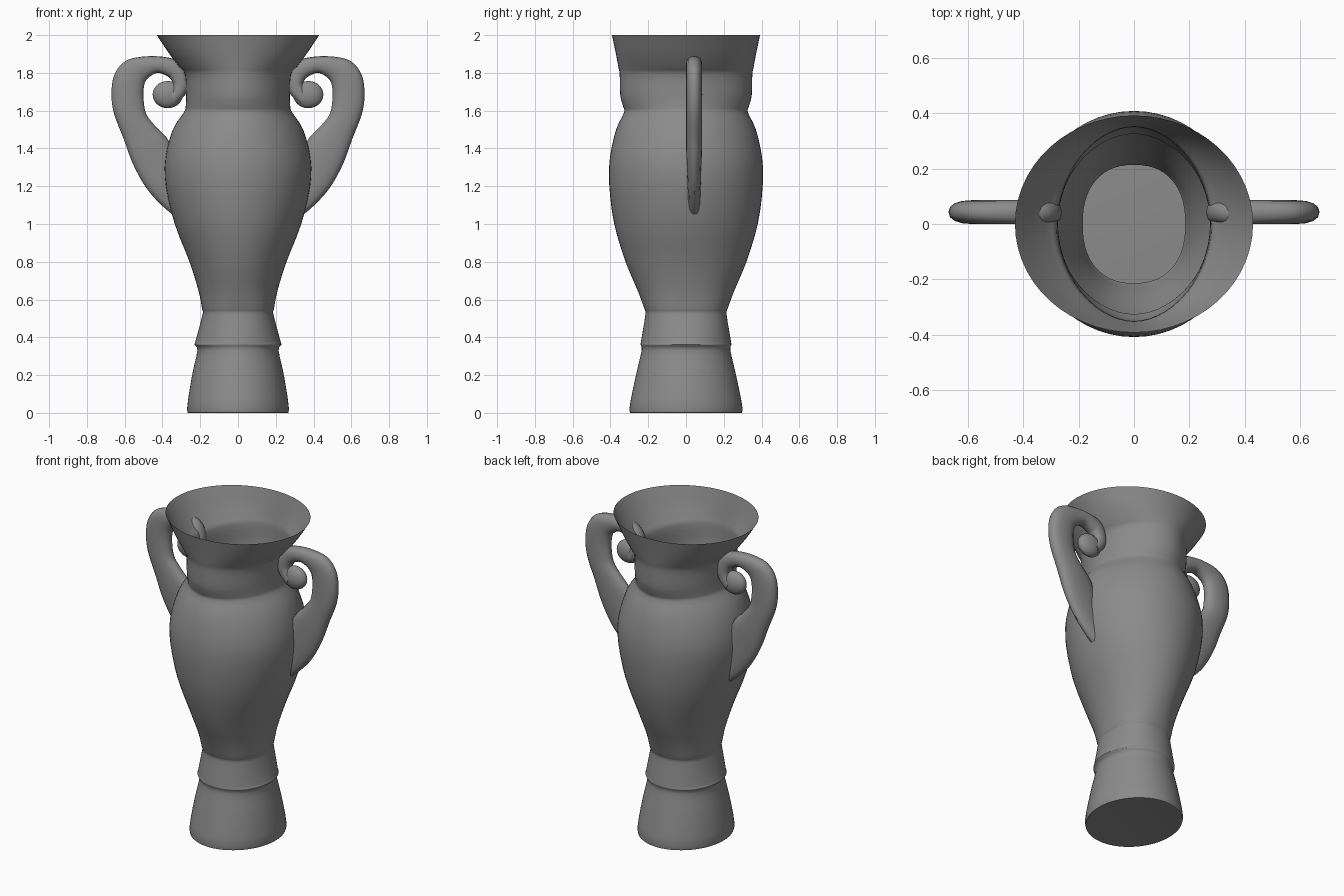
import bpy, bmesh, math
from mathutils import Vector

cube = bpy.data.objects.get("Cube")
if cube:
    bpy.data.objects.remove(cube, do_unlink=True)

# Single stone grey material
stone = bpy.data.materials.new("stone grey")
stone.use_nodes = True
grey = (0.26, 0.26, 0.26, 1)
stone.diffuse_color = grey
stone.node_tree.nodes["Principled BSDF"].inputs["Base Color"].default_value = grey


def spline(rows, steps):
    """Smooth a list of equal-length rows with a Catmull-Rom curve."""
    pts = [Vector(r) for r in rows]
    out = []
    for i in range(len(pts) - 1):
        a, b, c, d = (pts[max(i - 1, 0)], pts[i], pts[i + 1],
                      pts[min(i + 2, len(pts) - 1)])
        for s in range(steps):
            t = s / steps
            out.append(b + (c - a) * (t / 2)
                       + (a * 2 - b * 5 + c * 4 - d) * (t * t / 2)
                       + (b * 3 - a - c * 3 + d) * (t ** 3 / 2))
    return out + [pts[-1]]


def superellipse(angle, power):
    c, s = math.cos(angle), math.sin(angle)
    return (math.copysign(abs(c) ** (2 / power), c),
            math.copysign(abs(s) ** (2 / power), s))


def loft(bm, rings, cap_start, cap_end):
    """Skin a list of closed rings of points."""
    loops = [[bm.verts.new(p) for p in ring] for ring in rings]
    n = len(loops[0])
    for low, high in zip(loops, loops[1:]):
        for i in range(n):
            j = (i + 1) % n
            bm.faces.new((low[i], low[j], high[j], high[i]))
    if cap_start:
        bm.faces.new(loops[0][::-1])
    if cap_end:
        bm.faces.new(loops[-1])


def finish(bm, name, angle):
    bmesh.ops.recalc_face_normals(bm, faces=bm.faces)
    mesh = bpy.data.meshes.new(name)
    bm.to_mesh(mesh)
    bm.free()
    mesh.materials.append(stone)
    obj = bpy.data.objects.new(name, mesh)
    bpy.context.collection.objects.link(obj)
    bpy.ops.object.select_all(action='DESELECT')
    obj.select_set(True)
    bpy.context.view_layer.objects.active = obj
    bpy.ops.object.shade_smooth_by_angle(angle=math.radians(angle))


# Vase shell, open at the top: height, half width, half depth, roundness
profile = [
    (0, .25, .28, 2), (.02, .27, .3, 2), (.2, .243, .265, 2),
    (.33, .215, .235, 2), (.36, .23, .24, 2), (.38, .225, .238, 2),
    (.52, .188, .215, 2.3), (.55, .19, .22, 2.3), (.65, .21, .257, 2.1),
    (.8, .257, .32, 2), (1, .335, .38, 2), (1.2, .382, .406, 2),
    (1.35, .384, .403, 2), (1.5, .345, .37, 1.9), (1.59, .287, .328, 1.9),
    (1.62, .277, .332, 1.9), (1.68, .275, .348, 1.9), (1.79, .28, .351, 1.9),
    (1.83, .31, .358, 1.9), (1.9, .363, .371, 2), (2, .43, .392, 2),
]
SIDES = 56
rings = []
for z, rx, ry, power in spline(profile, 3):
    unit = [superellipse(math.tau * i / SIDES, power) for i in range(SIDES)]
    rings.append([(rx * u, ry * v, z) for u, v in unit])
bm = bmesh.new()
loft(bm, rings, True, False)
finish(bm, "vase_body", 50)

# Handle strap: inner edge x, z and outer edge x, z, from curl to blade tip
strap = [
    (.36, 1.7, .33, 1.63), (.345, 1.74, .27, 1.7), (.355, 1.765, .265, 1.785),
    (.37, 1.78, .31, 1.86), (.42, 1.8, .405, 1.886), (.46, 1.785, .515, 1.885),
    (.49, 1.755, .6, 1.86), (.5, 1.71, .655, 1.79), (.5, 1.66, .67, 1.685),
    (.485, 1.58, .655, 1.58), (.43, 1.51, .605, 1.45), (.38, 1.46, .555, 1.315),
    (.35, 1.4, .485, 1.19), (.33, 1.29, .405, 1.1), (.31, 1.13, .34, 1.045),
]
HANDLE_Y, HALF_DEPTH, ROUND = .043, .043, 16


def build_handle(name, side):
    bm = bmesh.new()
    sections = spline(strap, 4)
    rings = []
    for k, (ix, iz, ox, oz) in enumerate(sections):
        taper = 1 - .3 * max(0, k / len(sections) - .75) / .25
        ring = []
        for i in range(ROUND):
            u, v = superellipse(math.tau * i / ROUND, 2.3)
            f = (u + 1) / 2
            ring.append((side * (ix + (ox - ix) * f),
                         HANDLE_Y + HALF_DEPTH * taper * v,
                         iz + (oz - iz) * f))
        rings.append(ring)
    loft(bm, rings, True, True)
    # Rounded knob at the heart of the curl
    knob = bmesh.ops.create_uvsphere(bm, u_segments=24, v_segments=14, radius=.08)
    for v in knob["verts"]:
        v.co = Vector((side * (.372 + v.co.x), HANDLE_Y + v.co.y * .54,
                       1.685 + v.co.z * .9))
    finish(bm, name, 50)


build_handle("left_handle", 1)
build_handle("right_handle", -1)
